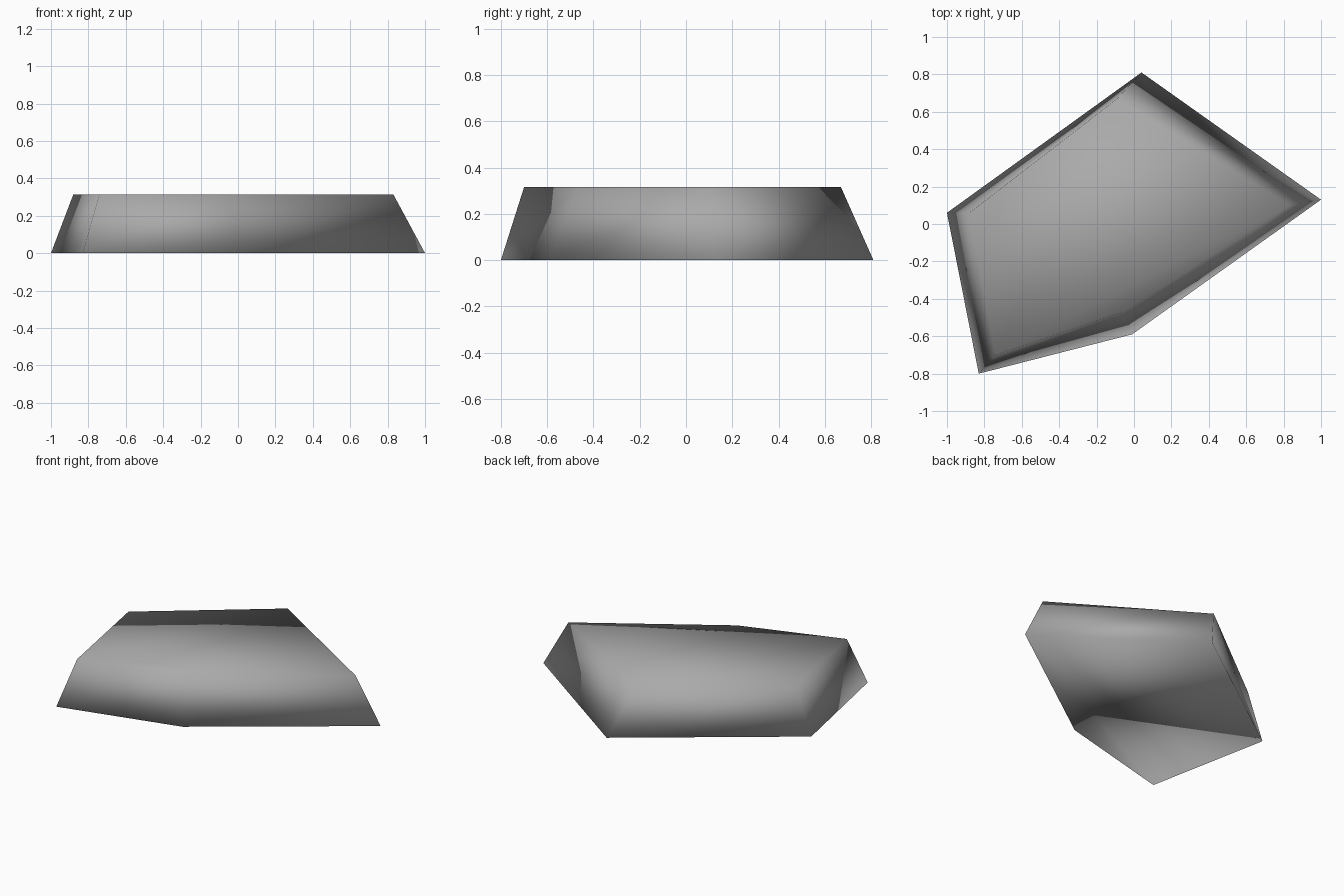
import bpy
import bmesh

# Remove the default cube
default_cube = bpy.data.objects.get("Cube")
if default_cube:
    bpy.data.objects.remove(default_cube, do_unlink=True)

HEIGHT = 0.315

# Matching corners, counter-clockwise: wide base and smaller, tapered top
BASE = [(-1, 0.06), (-0.83, -0.80), (-0.01, -0.59), (1, 0.13), (0.04, 0.81)]
TOP = [(-0.88, 0.06), (-0.74, -0.70), (-0.06, -0.47), (0.83, 0.10), (-0.09, 0.67)]


def make_material(name, color):
    mat = bpy.data.materials.new(name)
    mat.use_nodes = True
    mat.diffuse_color = color
    mat.node_tree.nodes["Principled BSDF"].inputs["Base Color"].default_value = color
    return mat


def tapered_slab(name, base, top, height, mat):
    """Closed solid between two outlines, with smooth shading throughout."""
    bm = bmesh.new()
    lower = [bm.verts.new((x, y, 0)) for x, y in base]
    upper = [bm.verts.new((x, y, height)) for x, y in top]
    bm.faces.new(lower[::-1])
    bm.faces.new(upper)
    count = len(base)
    for i in range(count):
        j = (i + 1) % count
        bm.faces.new((lower[i], lower[j], upper[j], upper[i]))
    bmesh.ops.recalc_face_normals(bm, faces=bm.faces)
    for face in bm.faces:
        face.smooth = True
    mesh = bpy.data.meshes.new(name)
    bm.to_mesh(mesh)
    bm.free()
    mesh.materials.append(mat)
    obj = bpy.data.objects.new(name, mesh)
    bpy.context.collection.objects.link(obj)
    return obj


# Flat stone slab
stone_grey = make_material("stone grey", (0.4, 0.4, 0.4, 1))
tapered_slab("stone_slab", BASE, TOP, HEIGHT, stone_grey)
